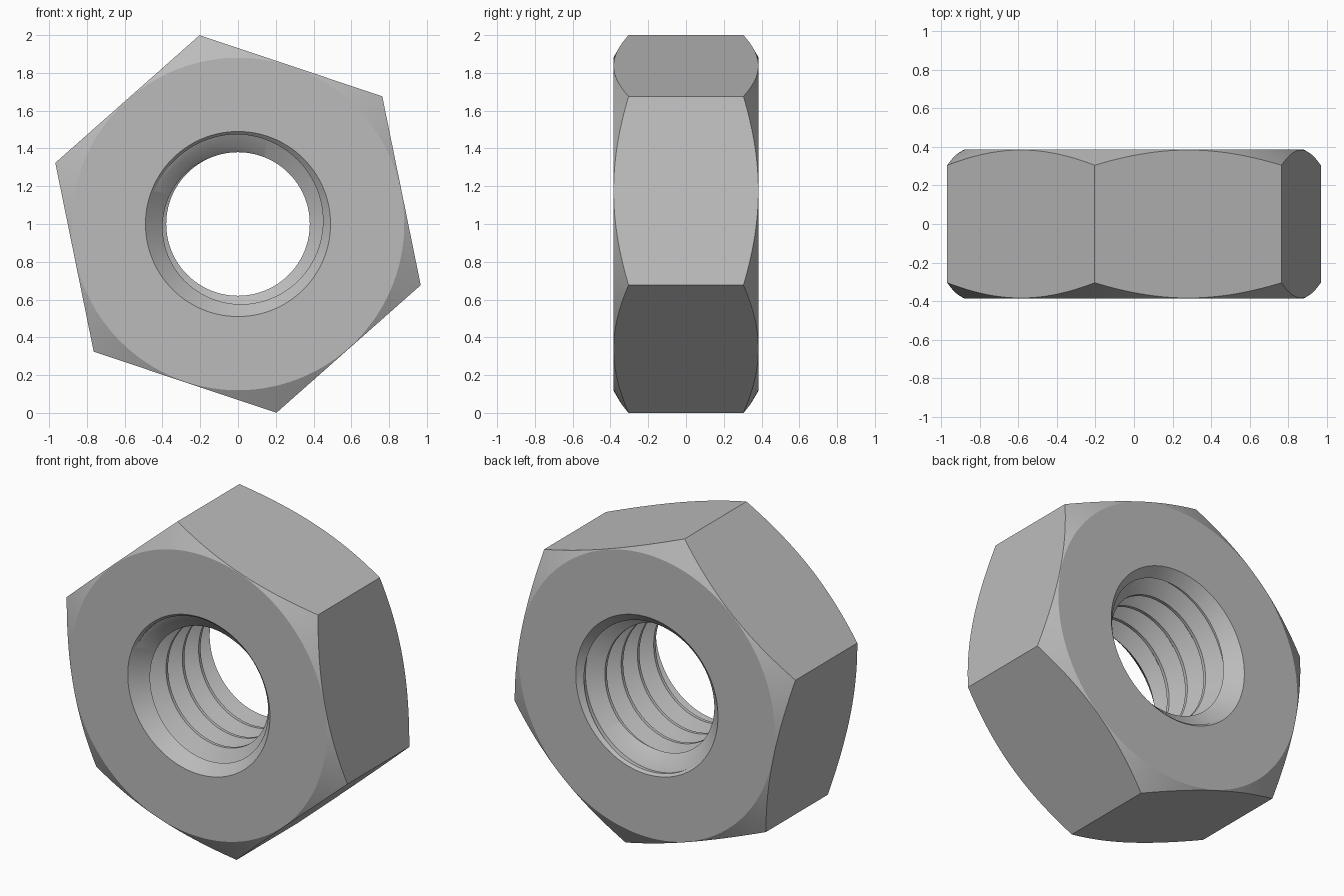
import bpy, bmesh, math

cube = bpy.data.objects.get("Cube")
if cube:
    bpy.data.objects.remove(cube, do_unlink=True)

HALF = 0.385            # half thickness along y
CORNER = 1.02           # hexagon corner radius
FACE_R = 0.88           # flat circle on each face
MINOR, MAJOR, SINK = 0.38, 0.475, 0.49
PITCH = 0.16
SEG = 96

steel = bpy.data.materials.new("steel_grey")
steel.use_nodes = True
grey = (0.5, 0.5, 0.5, 1)
steel.diffuse_color = grey
steel.node_tree.nodes["Principled BSDF"].inputs["Base Color"].default_value = grey


def polar(r, a, y):
    """Point around the y axis, angle measured from the top."""
    return (r * math.sin(a), y, 1 + r * math.cos(a))


def make_object(name, bm):
    bmesh.ops.recalc_face_normals(bm, faces=bm.faces)
    mesh = bpy.data.meshes.new(name)
    bm.to_mesh(mesh)
    bm.free()
    mesh.materials.append(steel)
    ob = bpy.data.objects.new(name, mesh)
    bpy.context.collection.objects.link(ob)
    return ob


def lathe(name, profile, sides, start=0.0):
    """Solid of revolution around the y axis from (radius, y) points."""
    bm = bmesh.new()
    rings = [[bm.verts.new(polar(r, start + math.tau * i / sides, y))
              for i in range(sides)] for r, y in profile]
    for a, b in zip(rings, rings[1:]):
        for i in range(sides):
            j = (i + 1) % sides
            bm.faces.new((a[i], a[j], b[j], b[i]))
    bm.faces.new(rings[0])
    bm.faces.new(rings[-1])
    return make_object(name, bm)


def thread_rod(name):
    """Right-handed threaded solid, longer than the nut."""
    profile = [(MAJOR, 0), (MAJOR, 0.03), (MINOR, 0.085), (MINOR, 0.105)]
    bm = bmesh.new()
    first = 0.015 - HALF - 2 * PITCH
    count = 9 * SEG
    strip = []
    for k in range(count + 1):
        a = math.tau * (k % SEG) / SEG
        y = first + PITCH * k / SEG
        strip.append([bm.verts.new(polar(r, a, y + dy)) for r, dy in profile])
    for k in range(count):
        for j in range(3):
            bm.faces.new((strip[k][j], strip[k + 1][j],
                          strip[k + 1][j + 1], strip[k][j + 1]))
        if k + SEG < count:
            bm.faces.new((strip[k][3], strip[k + 1][3],
                          strip[k + SEG + 1][0], strip[k + SEG][0]))
    # Close both spiral ends with a fan to the axis
    rim = [e for e in bm.edges if e.is_boundary]
    tips = {s: bm.verts.new((0, s, 1)) for s in (-1, 1)}
    for e in rim:
        side = 1 if e.verts[0].co.y > 0 else -1
        bm.faces.new((e.verts[0], e.verts[1], tips[side]))
    return make_object(name, bm)


# Hexagonal body, turned slightly around its axis
nut = lathe("hex_nut", [(CORNER, -HALF), (CORNER, HALF)], 6, math.radians(-11.5))

# Double cone that trims the corners at 30 degrees
wide = 1.1
rim_y = HALF - (wide - FACE_R) * math.tan(math.radians(30))
trim = lathe("corner_trim", [(FACE_R, -HALF), (wide, -rim_y),
                             (wide, rim_y), (FACE_R, HALF)], 192)

# Threaded bore and the 45 degree countersinks at both ends
bore = thread_rod("thread_cutter")
sinks = [lathe("countersink_cutter",
               [(SINK + 0.1, s * (HALF + 0.1)), (0.3, s * (HALF - SINK + 0.3))],
               SEG, math.pi / SEG) for s in (-1, 1)]

cutters = [(trim, 'INTERSECT'), (bore, 'DIFFERENCE')]
cutters += [(s, 'DIFFERENCE') for s in sinks]
for cutter, operation in cutters:
    cutter.hide_render = True
    mod = nut.modifiers.new(cutter.name, 'BOOLEAN')
    mod.operation = operation
    mod.solver = 'EXACT'
    mod.object = cutter

# Bake the cuts and drop the cutters
graph = bpy.context.evaluated_depsgraph_get()
baked = bpy.data.meshes.new_from_object(nut.evaluated_get(graph))
nut.modifiers.clear()
nut.data = baked
for cutter, _ in cutters:
    bpy.data.objects.remove(cutter, do_unlink=True)
nut.data.materials.clear()
nut.data.materials.append(steel)
for poly in nut.data.polygons:
    poly.material_index = 0

bpy.ops.object.select_all(action='DESELECT')
nut.select_set(True)
bpy.context.view_layer.objects.active = nut
bpy.ops.object.shade_smooth_by_angle(angle=math.radians(25))
